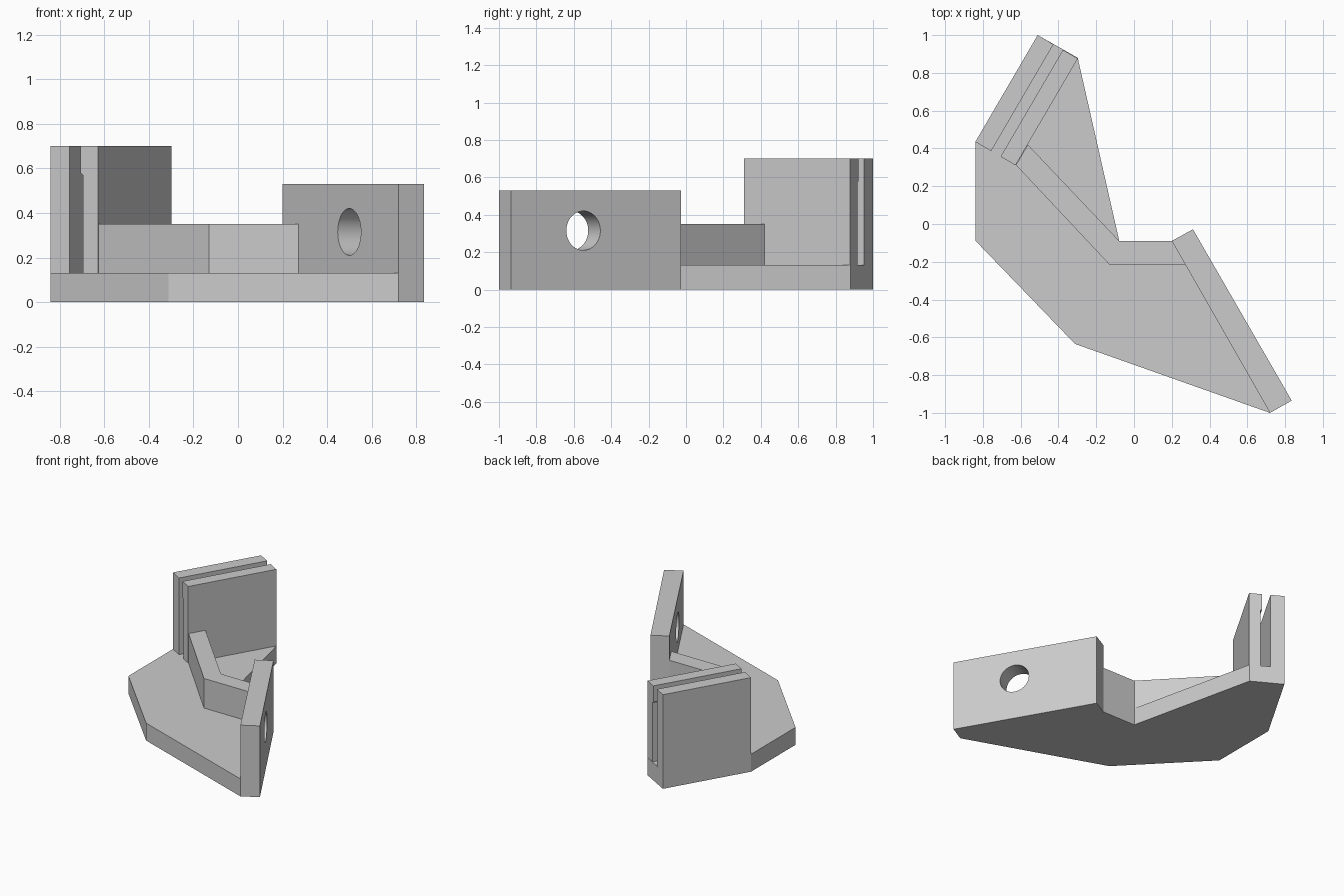
import bpy, bmesh, math
from mathutils import Vector, Matrix

cube = bpy.data.objects.get("Cube")
if cube:
    bpy.data.objects.remove(cube, do_unlink=True)

grey = bpy.data.materials.new("plain_grey")
grey.use_nodes = True
COLOUR = (0.6, 0.6, 0.6, 1)
grey.diffuse_color = COLOUR
grey.node_tree.nodes["Principled BSDF"].inputs["Base Color"].default_value = COLOUR


def prism(name, points, sweep):
    """Sweep a closed polygon of 3D points along a vector."""
    bm = bmesh.new()
    face = bm.faces.new([bm.verts.new(p) for p in points])
    result = bmesh.ops.extrude_face_region(bm, geom=[face])
    moved = [v for v in result["geom"] if isinstance(v, bmesh.types.BMVert)]
    bmesh.ops.translate(bm, verts=moved, vec=sweep)
    bmesh.ops.recalc_face_normals(bm, faces=bm.faces)
    mesh = bpy.data.meshes.new(name)
    bm.to_mesh(mesh)
    bm.free()
    mesh.materials.append(grey)
    obj = bpy.data.objects.new(name, mesh)
    bpy.context.collection.objects.link(obj)
    return obj


def slab(name, outline, bottom, top):
    return prism(name, [(x, y, bottom) for x, y in outline], Vector((0, 0, top - bottom)))


BASE_TOP = 0.13

# Floor plate
slab("base_plate", [(-0.51, 1), (-0.84, 0.435), (-0.84, -0.088), (-0.312, -0.635),
                    (0.72, -1), (0.2, -0.09), (-0.078, -0.09), (-0.298, 0.88)], 0, BASE_TOP)

# Low bent rib joining the two upright ends
slab("bent_rib", [(-0.078, -0.09), (0.2, -0.09), (0.272, -0.215), (-0.13, -0.215),
                  (-0.625, 0.312), (-0.562, 0.42)], BASE_TOP, 0.35)

# Slotted clamp: two cross-sections (across, height) swept along the slot
start = Vector((-0.84, 0.435, 0))
along = Vector((0.33, 0.565, 0))
across = Vector((along.y, -along.x, 0)).normalized()


def clamp_plate(name, section):
    prism(name, [start + across * w + Vector((0, 0, z)) for w, z in section], along)


clamp_plate("clamp_outer_plate", [(0, BASE_TOP), (0.097, BASE_TOP), (0.097, 0.7), (0, 0.7)])
clamp_plate("clamp_inner_plate", [(0.167, BASE_TOP), (0.246, BASE_TOP), (0.246, 0.7),
                                  (0.155, 0.7), (0.155, 0.58), (0.167, 0.57)])

# Upright end plate with a round through hole
end_plate = slab("end_plate", [(0.72, -1), (0.835, -0.935), (0.312, -0.028), (0.2, -0.09)], 0, 0.53)
bm = bmesh.new()
turn = Vector((0, 0, 1)).rotation_difference(Vector((0.866, 0.5, 0))).to_matrix().to_4x4()
bmesh.ops.create_cone(bm, cap_ends=True, segments=48, radius1=0.105, radius2=0.105, depth=0.5,
                      matrix=Matrix.Translation((0.553, -0.583, 0.315)) @ turn)
cutter_mesh = bpy.data.meshes.new("hole_cutter")
bm.to_mesh(cutter_mesh)
bm.free()
cutter_mesh.materials.append(grey)
cutter = bpy.data.objects.new("hole_cutter", cutter_mesh)
bpy.context.collection.objects.link(cutter)
cutter.hide_render = True

cut = end_plate.modifiers.new("hole", "BOOLEAN")
cut.operation = "DIFFERENCE"
cut.solver = "EXACT"
cut.object = cutter
bpy.ops.object.select_all(action="DESELECT")
bpy.context.view_layer.objects.active = end_plate
end_plate.select_set(True)
bpy.ops.object.modifier_apply(modifier=cut.name)
bpy.data.objects.remove(cutter, do_unlink=True)
bpy.ops.object.shade_smooth_by_angle(angle=math.radians(30))
